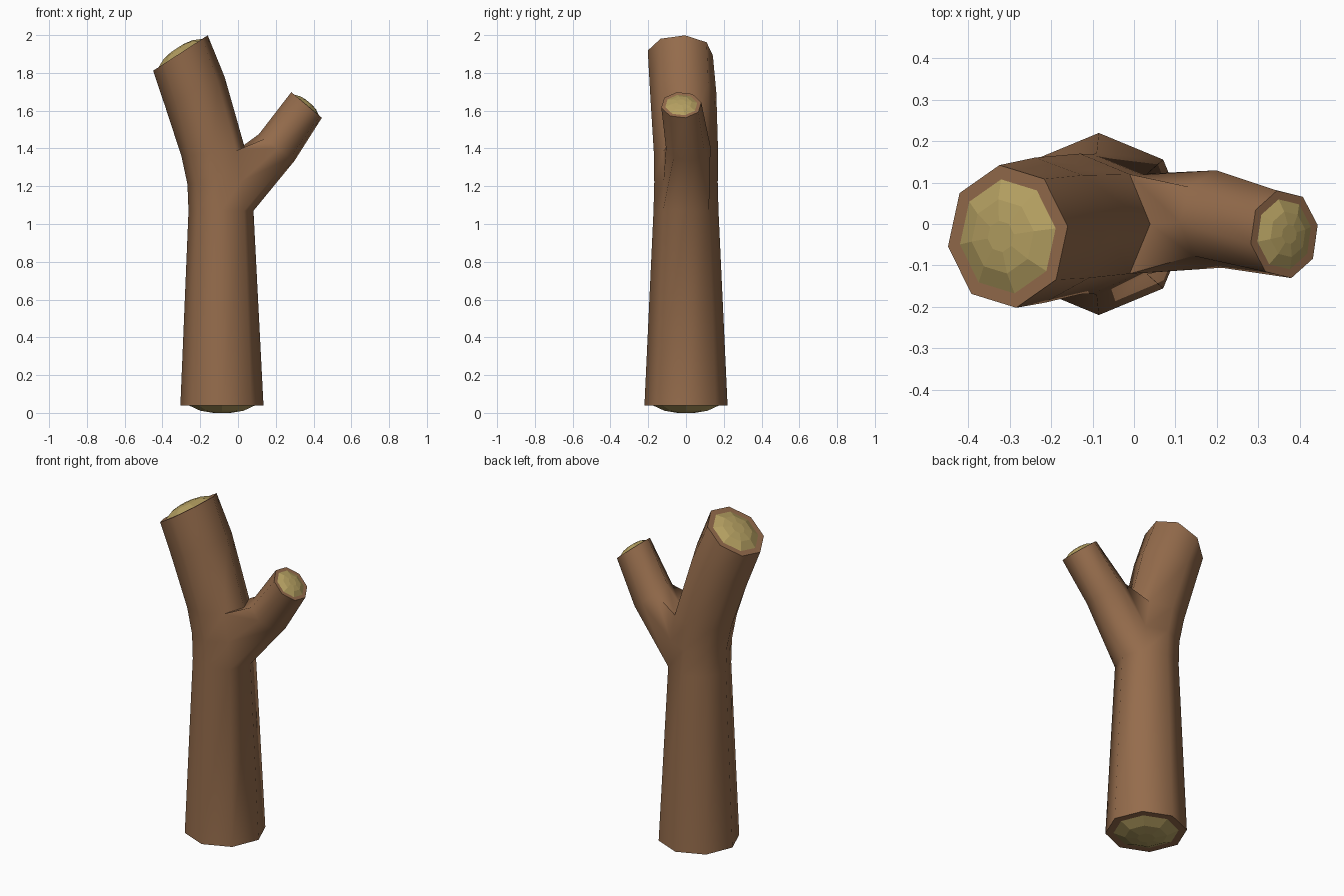
import bpy
import bmesh
from math import sin, cos, radians, tau
from mathutils import Vector

SIDES = 8

cube = bpy.data.objects.get("Cube")
if cube:
    bpy.data.objects.remove(cube, do_unlink=True)


def make_material(name, color):
    mat = bpy.data.materials.new(name)
    mat.use_nodes = True
    mat.diffuse_color = color
    bsdf = mat.node_tree.nodes["Principled BSDF"]
    bsdf.inputs["Base Color"].default_value = color
    bsdf.inputs["Roughness"].default_value = 0.9
    return mat


bark = make_material("bark brown", (0.30, 0.15, 0.072, 1))
wood = make_material("cut wood yellow", (0.46, 0.35, 0.12, 1))

bm = bmesh.new()


def ring(center, radius, tilt=0, roll=0, lift=0):
    """Octagon of vertices, tilted from upright towards +x."""
    t = radians(tilt)
    across = Vector((cos(t), 0, -sin(t)))
    axis = Vector((sin(t), 0, cos(t)))
    verts = []
    for i in range(SIDES):
        a = tau * i / SIDES + radians(roll)
        offset = across * cos(a) + Vector((0, 1, 0)) * sin(a)
        verts.append(bm.verts.new(Vector(center) + offset * radius + axis * lift))
    return verts


def bridge(lower, upper, skip=(), material=0):
    for i in range(SIDES):
        if i not in skip:
            j = (i + 1) % SIDES
            face = bm.faces.new((lower[i], lower[j], upper[j], upper[i]))
            face.material_index = material


def cut_end(loop, center, radius, tilt=0, roll=0, side=1):
    """Flat bark rim around a shallow faceted dome of bare wood."""
    for material, scale, height in ((0, 0.8, 0), (1, 0.52, 0.13), (1, 0.22, 0.18)):
        inner = ring(center, radius * scale, tilt, roll, side * height * radius)
        bridge(loop, inner, material=material)
        loop = inner
    bm.faces.new(loop).material_index = 1


# Trunk: centre, radius, tilt, roll of each ring from base to top
trunk = [
    ((-0.085, 0, 0.04), 0.22, 0, 0),
    ((-0.09, 0, 1.07), 0.172, 0, 0),
    ((-0.10, 0, 1.22), 0.168, -3, 0),
    ((-0.13, 0, 1.375), 0.17, -6, 0),
    ((-0.228, -0.015, 1.70), 0.176, -26, 4),
    ((-0.305, -0.03, 1.905), 0.174, -33, 8),
]
rings = [ring(*spec) for spec in trunk]
for k in range(len(rings) - 1):
    # Leave an opening on the +x side for the branch
    bridge(rings[k], rings[k + 1], skip=(0, SIDES - 1) if k in (1, 2) else ())
cut_end(rings[0], *trunk[0], side=-1)
cut_end(rings[-1], *trunk[-1])

# Side branch, grown from the rim of the opening
low, mid, high = rings[1:4]
loop = [low[0], low[1], mid[1], high[1], high[0], high[-1], mid[-1], low[-1]]
bm.verts.remove(mid[0])
branch = [
    ((0.205, 0.012, 1.405), 0.118, 37, 4),
    ((0.363, -0.025, 1.63), 0.108, 40, 12),
]
for spec in branch:
    outer = ring(*spec)
    bridge(loop, outer)
    loop = outer
cut_end(loop, *branch[-1])

bmesh.ops.recalc_face_normals(bm, faces=bm.faces)
mesh = bpy.data.meshes.new("forked_log")
bm.to_mesh(mesh)
bm.free()
mesh.materials.append(bark)
mesh.materials.append(wood)
log = bpy.data.objects.new("forked_log", mesh)
bpy.context.collection.objects.link(log)

# Rounded bark, faceted cut wood
bpy.ops.object.select_all(action="DESELECT")
log.select_set(True)
bpy.context.view_layer.objects.active = log
bpy.ops.object.shade_smooth_by_angle(angle=radians(65))
for poly in mesh.polygons:
    if poly.material_index == 1:
        poly.use_smooth = False
